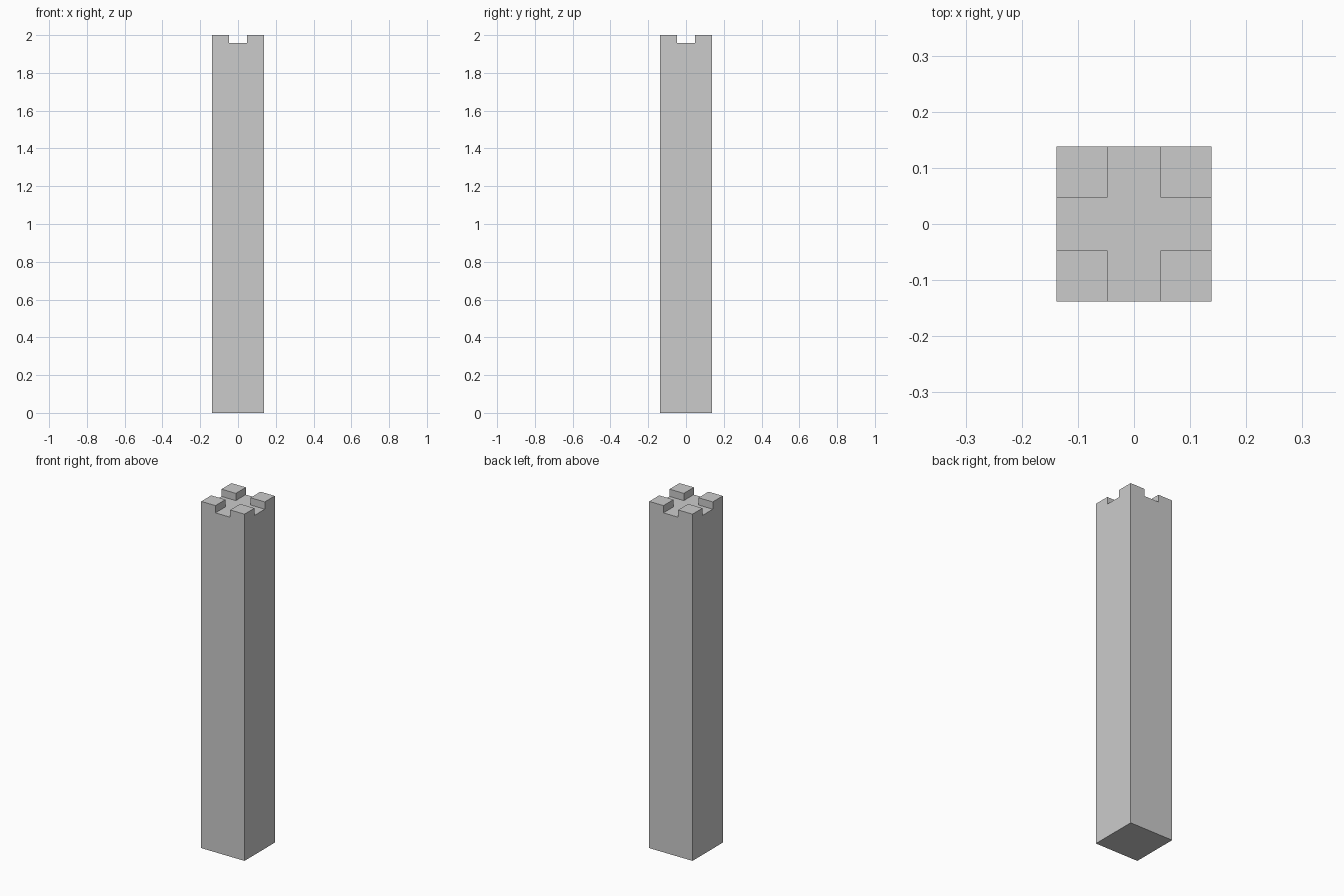
import bpy, bmesh
from mathutils import Matrix, Vector

if "Cube" in bpy.data.objects:
    bpy.data.objects.remove(bpy.data.objects["Cube"])

HALF = 0.138      # half width of the tower
GAP = 0.047       # half width of the notches
FLOOR = 1.958     # height of the notch floor
TOP = 2.0

# Square shaft
bm = bmesh.new()
bmesh.ops.create_cube(bm, size=1, matrix=Matrix.Translation((0, 0, FLOOR / 2))
                      @ Matrix.Diagonal((2 * HALF, 2 * HALF, FLOOR, 1)))

# Cut into a three by three layout
for axis in (Vector((1, 0, 0)), Vector((0, 1, 0))):
    for side in (-GAP, GAP):
        bmesh.ops.bisect_plane(bm, geom=bm.verts[:] + bm.edges[:] + bm.faces[:],
                               plane_co=axis * side, plane_no=axis)

# Raise the four corner battlements
bm.normal_update()
corners = []
for f in bm.faces:
    c = f.calc_center_median()
    if f.normal.z > 0.9 and abs(c.x) > GAP and abs(c.y) > GAP:
        corners.append(f)
raised = bmesh.ops.extrude_discrete_faces(bm, faces=corners)["faces"]
for f in raised:
    bmesh.ops.translate(bm, verts=f.verts[:], vec=(0, 0, TOP - FLOOR))

# Merge flat regions so walls and base are single faces
bmesh.ops.dissolve_limit(bm, angle_limit=0.01, verts=bm.verts[:], edges=bm.edges[:])
bmesh.ops.recalc_face_normals(bm, faces=bm.faces[:])

mesh = bpy.data.meshes.new("battlement_tower")
bm.to_mesh(mesh)
bm.free()
tower = bpy.data.objects.new("battlement_tower", mesh)
bpy.context.collection.objects.link(tower)
